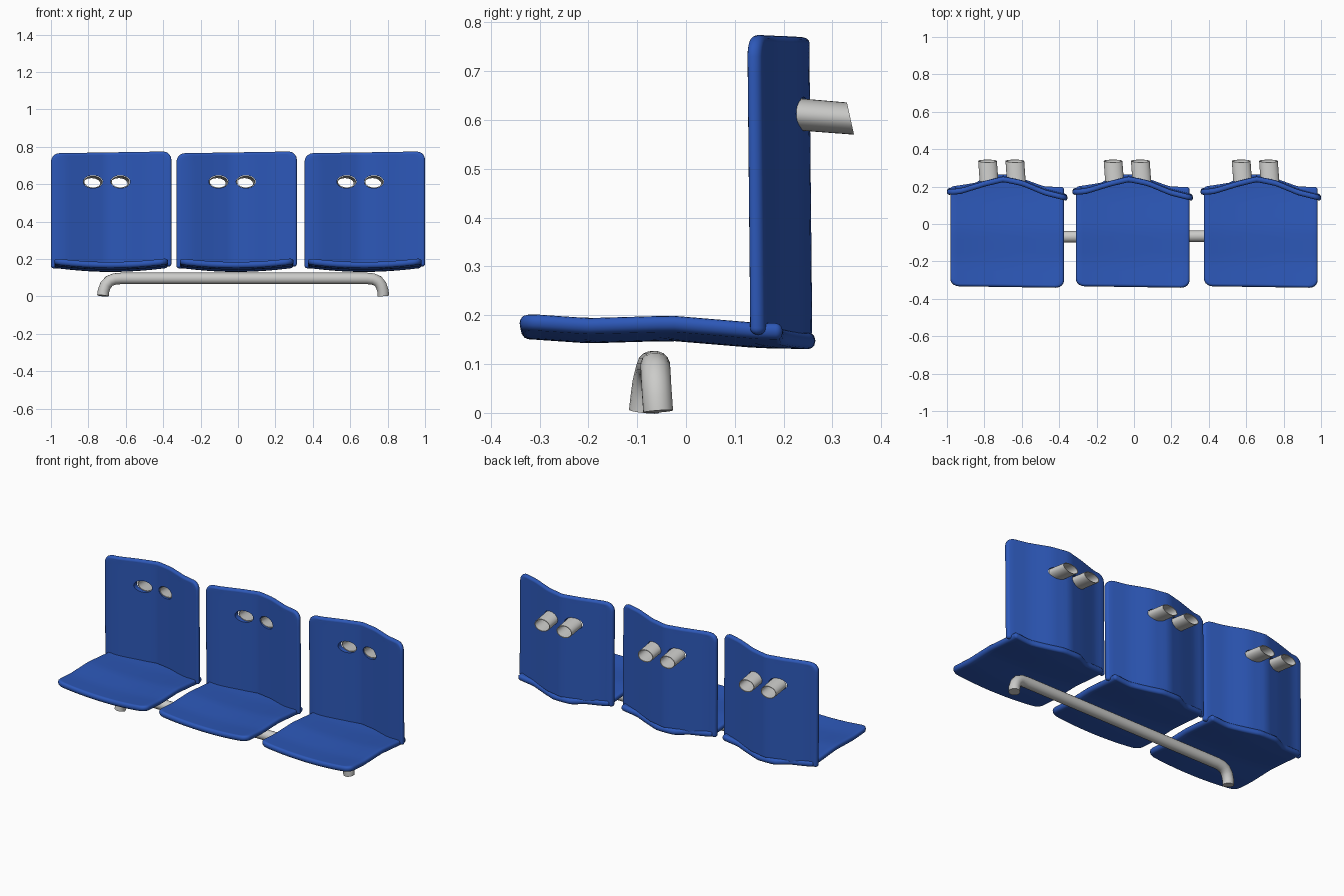
import bpy, bmesh, math
from math import sin, cos, pi

cube = bpy.data.objects.get("Cube")
if cube:
    bpy.data.objects.remove(cube)


def material(name, rgb):
    m = bpy.data.materials.new(name)
    m.use_nodes = True
    m.diffuse_color = (*rgb, 1)
    bsdf = m.node_tree.nodes["Principled BSDF"]
    bsdf.inputs["Base Color"].default_value = (*rgb, 1)
    bsdf.inputs["Roughness"].default_value = 0.6
    return m


BLUE = material("blue plastic", (0.026, 0.098, 0.485))
GREY = material("pale grey metal", (0.6, 0.6, 0.585))


def add_object(name, mesh, mat):
    ob = bpy.data.objects.new(name, mesh)
    bpy.context.collection.objects.link(ob)
    mesh.materials.clear()
    mesh.materials.append(mat)
    return ob


def from_bmesh(name, bm, mat):
    bmesh.ops.recalc_face_normals(bm, faces=bm.faces)
    mesh = bpy.data.meshes.new(name)
    bm.to_mesh(mesh)
    bm.free()
    return add_object(name, mesh, mat)


def smooth(ob, angle=40):
    bpy.ops.object.select_all(action="DESELECT")
    bpy.context.view_layer.objects.active = ob
    ob.select_set(True)
    bpy.ops.object.shade_smooth_by_angle(angle=math.radians(angle))


def lerp(points, x):
    """Piecewise linear value along (x, value) points."""
    for (xa, a), (xb, b) in zip(points, points[1:]):
        if x <= xb:
            break
    t = min(max((x - xa) / (xb - xa), 0), 1)
    return a + (b - a) * t


def slab(name, half, lo, hi, r_lo, r_hi, thick, place, cx):
    """Curved sheet with rounded corners and a rounded rim."""
    cols, mids, arc, edge = 24, 14, 5, thick * 0.42

    def rows(inset):
        out = []
        a, b = r_lo - inset, r_hi - inset
        w, s0, s1 = half - inset, lo + inset, hi - inset
        for k in range(arc + 1):
            t = k / arc * pi / 2
            out.append((s0 + a * (1 - cos(t)), w - a + a * sin(t)))
        for k in range(1, mids):
            out.append((s0 + a + (s1 - b - s0 - a) * k / mids, w))
        for k in range(arc, -1, -1):
            t = k / arc * pi / 2
            out.append((s1 - b * (1 - cos(t)), w - b + b * sin(t)))
        return out

    bm = bmesh.new()

    def vert(row, i, off):
        s, w = row
        x, y, z = place((2 * i / cols - 1) * w, s, off)
        return bm.verts.new((x + cx, y, z))

    n = len(rows(0))
    border = [(0, i) for i in range(cols)] + [(j, cols) for j in range(n - 1)]
    border += [(n - 1, i) for i in range(cols, 0, -1)] + [(j, 0) for j in range(n - 1, 0, -1)]
    rings = []
    for side in (-1, 1):
        grid = [[vert(r, i, side * thick / 2) for i in range(cols + 1)] for r in rows(edge)]
        for j in range(n - 1):
            for i in range(cols):
                bm.faces.new((grid[j][i], grid[j][i + 1], grid[j + 1][i + 1], grid[j + 1][i]))
        rings.append([grid[j][i] for j, i in border])
    # Rounded rim between the two skins
    middle = []
    for k in range(1, 6):
        t = pi * k / 6
        rim = rows(edge * (1 - sin(t)))
        middle.append([vert(rim[j], i, -cos(t) * thick / 2) for j, i in border])
    rings = [rings[0], *middle, rings[1]]
    for a, b in zip(rings, rings[1:]):
        for k in range(len(a)):
            m = (k + 1) % len(a)
            bm.faces.new((a[k], a[m], b[m], b[k]))
    return from_bmesh(name, bm, BLUE)


# Shape lines: plan of the backrest, rear edge of the seat, seat side profile
BACK = [(-.32, .17), (-.25, .175), (-.12, .215), (-.02, .239), (.08, .218), (.2, .168), (.32, .138)]
REAR = [(-.3, .2), (-.17, .22), (-.09, .265), (.02, .265), (.2, .2), (.3, .198)]
SEAT = [(-.345, .205), (-.2, .195), (-.03, .2), (.15, .185), (.27, .183)]


def back_place(x, s, off):
    lean = 0.006 * (0.77 - s) / 0.6
    return x, lerp(BACK, x) + lean + off, s + 0.016 * x


def seat_place(x, s, off):
    rear, front = lerp(REAR, x), -0.337 - 0.015 * x
    y = rear + (front - rear) * s / 0.6
    sag = 0.02 * (1 - (x / 0.3) ** 2)
    return x, y, lerp(SEAT, y) - sag - 0.016 + off


def tube(name, loops, mat):
    """Closed skin through elliptical loops, given as functions of the angle."""
    bm = bmesh.new()
    n = 28
    rings = [[bm.verts.new(f(2 * pi * k / n)) for k in range(n)] for f in loops]
    for a, b in zip(rings, rings[1:] + rings[:1]):
        for k in range(n):
            m = (k + 1) % n
            bm.faces.new((a[k], a[m], b[m], b[k]))
    return from_bmesh(name, bm, mat)


def ellipse(x, y, z, rx, rz, slant):
    return lambda t: (x + rx * cos(t), y + slant * rz * sin(t), z + rz * sin(t))


def cut_hole(panel, x):
    bm = bmesh.new()
    n = 28
    ends = [[bm.verts.new(ellipse(x, y, .613, .052, .034, 0)(2 * pi * k / n)) for k in range(n)]
            for y in (0, .5)]
    for ring in ends:
        bm.faces.new(ring)
    for k in range(n):
        m = (k + 1) % n
        bm.faces.new((ends[0][k], ends[0][m], ends[1][m], ends[1][k]))
    cutter = from_bmesh("hole_cutter", bm, BLUE)
    cutter.hide_render = True
    mod = panel.modifiers.new("hole", "BOOLEAN")
    mod.operation, mod.solver, mod.object = "DIFFERENCE", "EXACT", cutter
    bpy.context.view_layer.objects.active = panel
    bpy.ops.object.modifier_apply(modifier=mod.name)
    bpy.data.objects.remove(cutter)


# Three seats, each with a backrest and two hollow sleeves
for label, cx in (("right", -.678), ("middle", -.007), ("left", .678)):
    back = slab(label + "_backrest", .322, .155, .77, .014, .045, .03, back_place, cx)
    for side, dx in (("right", -.097), ("left", .049)):
        x = cx + dx
        cut_hole(back, x)
        front = (x, .226, .612)
        end = (x - .008, .337, .603)
        sleeve = tube(f"{label}_sleeve_{side}", [
            ellipse(*front, .05, .033, 0), ellipse(*end, .05, .033, -.22),
            ellipse(*end, .046, .029, -.22), ellipse(*front, .046, .029, 0)], GREY)
        smooth(sleeve)
    smooth(back)
    smooth(slab(label + "_seat", .304, 0, .6, .016, .045, .033, seat_place, cx))

# Floor rail with both ends bent down
path = [(-.722, -.086, .003), (-.719, -.083, .03), (-.708, -.079, .06), (-.688, -.074, .082),
        (-.66, -.071, .093), (-.625, -.07, .096), (.69, -.063, .096), (.722, -.063, .093),
        (.748, -.062, .082), (.765, -.061, .06), (.775, -.059, .03), (.777, -.057, .003)]
curve = bpy.data.curves.new("rail_path", "CURVE")
curve.dimensions = "3D"
curve.bevel_depth = 0.031
curve.bevel_resolution = 6
curve.use_fill_caps = True
spline = curve.splines.new("POLY")
spline.points.add(len(path) - 1)
for p, co in zip(spline.points, path):
    p.co = (*co, 1)
helper = bpy.data.objects.new("rail_helper", curve)
bpy.context.collection.objects.link(helper)
bpy.context.view_layer.update()
mesh = bpy.data.meshes.new_from_object(helper.evaluated_get(bpy.context.evaluated_depsgraph_get()))
bpy.data.objects.remove(helper)
smooth(add_object("floor_rail", mesh, GREY))
